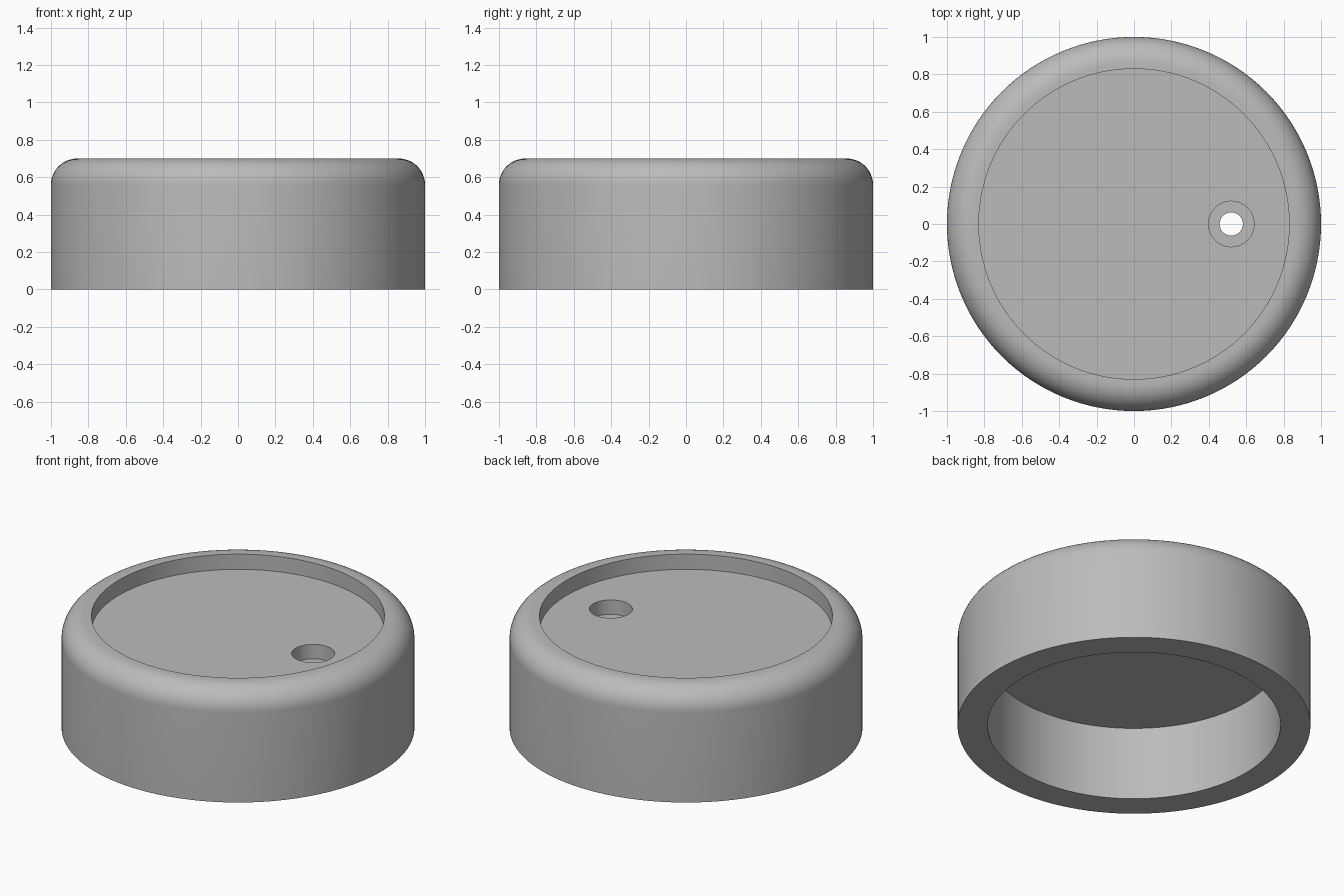
import bpy, bmesh
from math import sin, cos, pi, radians

if "Cube" in bpy.data.objects:
    bpy.data.objects.remove(bpy.data.objects["Cube"])

SEGMENTS = 128
HEIGHT, BORE, FILLET = 0.70, 0.83, 0.14
FLOOR_TOP, FLOOR_BOTTOM = 0.605, 0.46
HOLE_X, LEDGE_Z = 0.52, 0.515

grey = bpy.data.materials.new("plain grey")
grey.use_nodes = True
colour = (0.5, 0.5, 0.5, 1)
grey.diffuse_color = colour
grey.node_tree.nodes["Principled BSDF"].inputs["Base Color"].default_value = colour


def lathe(name, profile, segments):
    """Revolve (radius, z) points around the z axis; ends lie on the axis."""
    bm = bmesh.new()
    verts = [bm.verts.new((r, 0, z)) for r, z in profile]
    edges = [bm.edges.new(pair) for pair in zip(verts, verts[1:])]
    bmesh.ops.spin(bm, geom=verts + edges, cent=(0, 0, 0), axis=(0, 0, 1),
                   angle=2 * pi, steps=segments)
    bmesh.ops.remove_doubles(bm, verts=bm.verts, dist=1e-5)
    bmesh.ops.recalc_face_normals(bm, faces=bm.faces)
    mesh = bpy.data.meshes.new(name)
    bm.to_mesh(mesh)
    bm.free()
    obj = bpy.data.objects.new(name, mesh)
    bpy.context.collection.objects.link(obj)
    mesh.materials.append(grey)
    return obj


# Cap body: open underside, rounded shoulder, shallow recess on top
shoulder = [(1 - FILLET + FILLET * cos(a), HEIGHT - FILLET + FILLET * sin(a))
            for a in (i * pi / 24 for i in range(13))]
cap = lathe("cap_body",
            [(0, FLOOR_BOTTOM), (BORE, FLOOR_BOTTOM), (BORE, 0), (1, 0)]
            + shoulder
            + [(BORE, HEIGHT), (BORE, FLOOR_TOP), (0, FLOOR_TOP)], SEGMENTS)

# Stepped hole: wide counterbore above a narrow through hole
cutter = lathe("hole_cutter",
               [(0, 0.3), (0.062, 0.3), (0.062, LEDGE_Z), (0.122, LEDGE_Z),
                (0.122, 0.8), (0, 0.8)], 48)
cutter.location.x = HOLE_X
cutter.hide_render = True

cut = cap.modifiers.new("stepped hole", "BOOLEAN")
cut.operation = "DIFFERENCE"
cut.solver = "EXACT"
cut.object = cutter

bpy.ops.object.select_all(action="DESELECT")
cap.select_set(True)
bpy.context.view_layer.objects.active = cap
bpy.ops.object.modifier_apply(modifier=cut.name)
bpy.data.objects.remove(cutter)
bpy.ops.object.shade_smooth_by_angle(angle=radians(30))
